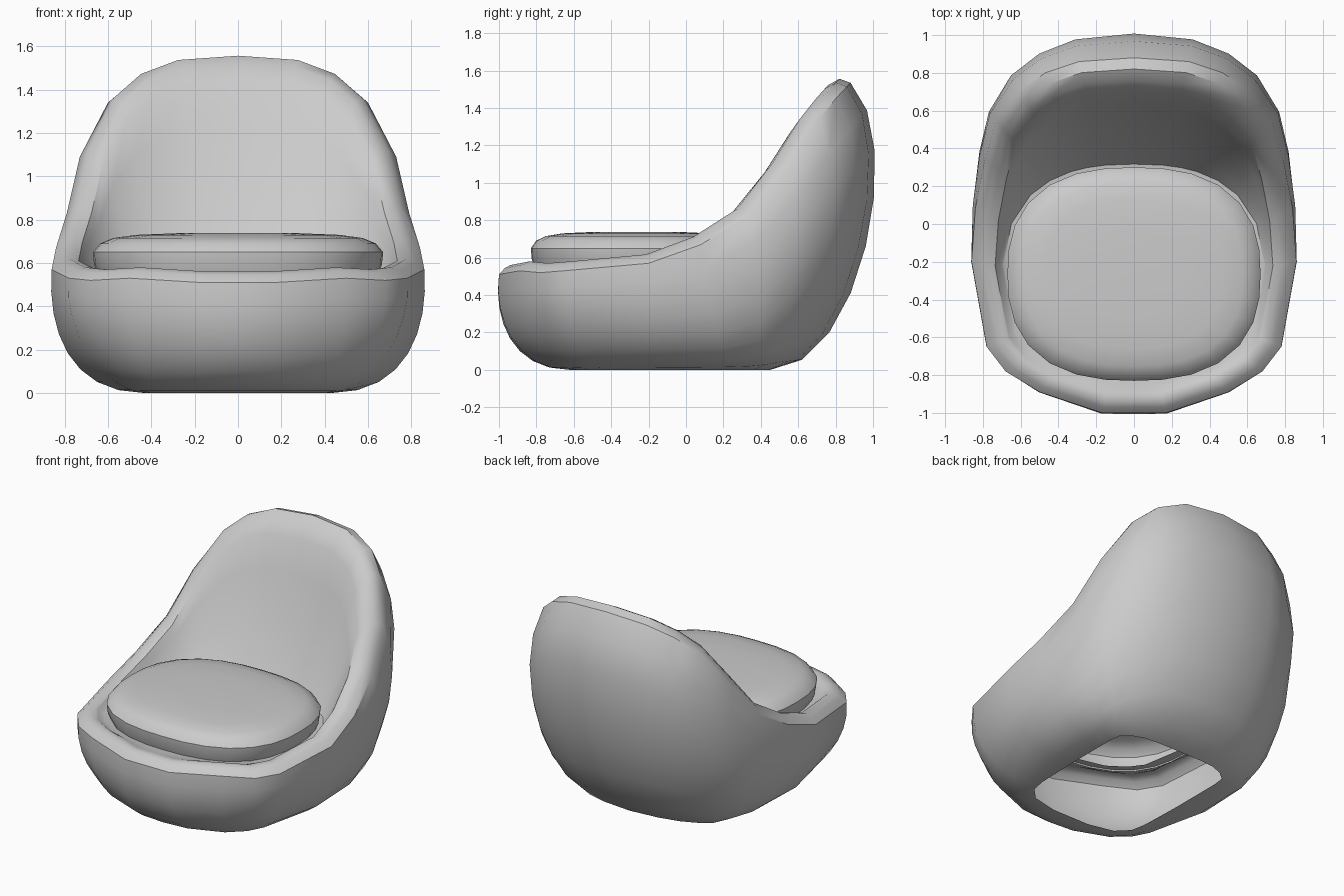
import bpy, math
from mathutils import Vector

cube = bpy.data.objects.get("Cube")
if cube:
    bpy.data.objects.remove(cube, do_unlink=True)

grey = bpy.data.materials.new("light_grey")
grey.use_nodes = True
colour = (0.6, 0.6, 0.6, 1)
grey.diffuse_color = colour
grey.node_tree.nodes["Principled BSDF"].inputs["Base Color"].default_value = colour


def loft(name, rings, cap_end=False):
    """Skin a list of equally long closed rings into one smooth object."""
    n = len(rings[0])
    verts = [p for ring in rings for p in ring]
    faces = []
    for r in range(len(rings) - 1):
        for i in range(n):
            j = (i + 1) % n
            faces.append((r * n + i, r * n + j, (r + 1) * n + j, (r + 1) * n + i))
    if cap_end:
        faces.append(tuple(range(len(verts) - n, len(verts))))
    mesh = bpy.data.meshes.new(name)
    mesh.from_pydata(verts, [], faces)
    mesh.materials.append(grey)
    obj = bpy.data.objects.new(name, mesh)
    bpy.context.collection.objects.link(obj)
    bpy.ops.object.select_all(action='DESELECT')
    obj.select_set(True)
    bpy.context.view_layer.objects.active = obj
    bpy.ops.object.shade_smooth_by_angle(angle=math.radians(38))
    return obj


def bezier(points, t):
    """Point on a curve of any degree, by repeated blending."""
    while len(points) > 1:
        points = [a.lerp(b, t) for a, b in zip(points, points[1:])]
    return points[0]


def seat_oval(angle, scale, z):
    """Point on the squarish oval shared by the seat well and the cushion."""
    c, s = math.cos(angle), math.sin(angle)
    r = (abs(c) ** 2.5 + abs(s) ** 2.5) ** (-1 / 2.5) * scale
    return Vector((0.67 * r * c, -0.265 + 0.565 * r * s, z))


# Half of the shell, front to back: foot (x, y), belly handle, rim edge
stations = [
    ((0, -.62), (0, -1.03, .28), (0, -1, .51)),
    ((.14, -.62), (.17, -1.03, .28), (.17, -1, .51)),
    ((.32, -.58), (.52, -.91, .28), (.5, -.89, .53)),
    ((.4, -.5), (.7, -.79, .29), (.68, -.78, .52)),
    ((.42, -.4), (.81, -.65, .3), (.78, -.65, .53)),
    ((.43, -.1), (.88, -.2, .3), (.86, -.2, .57)),
    ((.43, .15), (.9, .12, .32), (.84, .08, .67)),
    ((.43, .28), (.9, .41, .42), (.79, .34, .83)),
    ((.42, .36), (.86, .66, .64), (.73, .55, 1.09)),
    ((.36, .41), (.74, .92, .93), (.6, .71, 1.34)),
    ((.28, .44), (.55, 1.07, 1.1), (.47, .8, 1.45)),
    ((.16, .45), (.34, 1.15, 1.22), (.29, .86, 1.515)),
    ((0, .45), (0, 1.18, 1.25), (0, .88, 1.535)),
]


def shell_section(foot, belly, rim):
    """One strip of the shell: foot, outside, rim, inside, well floor."""
    foot, belly, rim = Vector((*foot, 0)), Vector(belly), Vector(rim)
    turn = math.atan2(foot.y / .94, foot.x / .8)
    spread = Vector((.8 * math.cos(turn), .94 * math.sin(turn), 0))
    outside = [bezier([foot, spread, belly, rim], k / 8) for k in range(8)]

    # Rounded rim, thicker towards the top of the back
    lip = rim.lerp(Vector((0, -.35, .85)), .145)
    peak = rim.lerp(lip, .5)
    peak.z += .08 * rim.z
    crown = [bezier([rim, peak, lip], k / 3) for k in range(3)]

    angle = math.atan2((rim.y + .265) / .565, rim.x / .67)
    floor = seat_oval(angle, 1.03, .55)
    bend = floor.lerp(lip, .5)
    bend.z = floor.z + .36 * (lip.z - floor.z)
    inside = [bezier([lip, bend, floor], k / 5) for k in range(6)]
    return outside + crown + inside + [seat_oval(angle, .88, .54)]


half = [shell_section(*s) for s in stations]
other_half = [[Vector((-p.x, p.y, p.z)) for p in s] for s in half[-2:0:-1]]
loft("seat_shell", list(zip(*(half + other_half))))

# Puffy cushion resting in the well, hollow underneath
SIDES = 28
layers = [(.95, .53), (.99, .59), (1, .65), (.95, .69), (.86, .715), (.7, .73), (.4, .738)]
rings = [[seat_oval(math.tau * i / SIDES, scale, z) for i in range(SIDES)]
         for scale, z in layers]
loft("seat_cushion", rings, cap_end=True)
